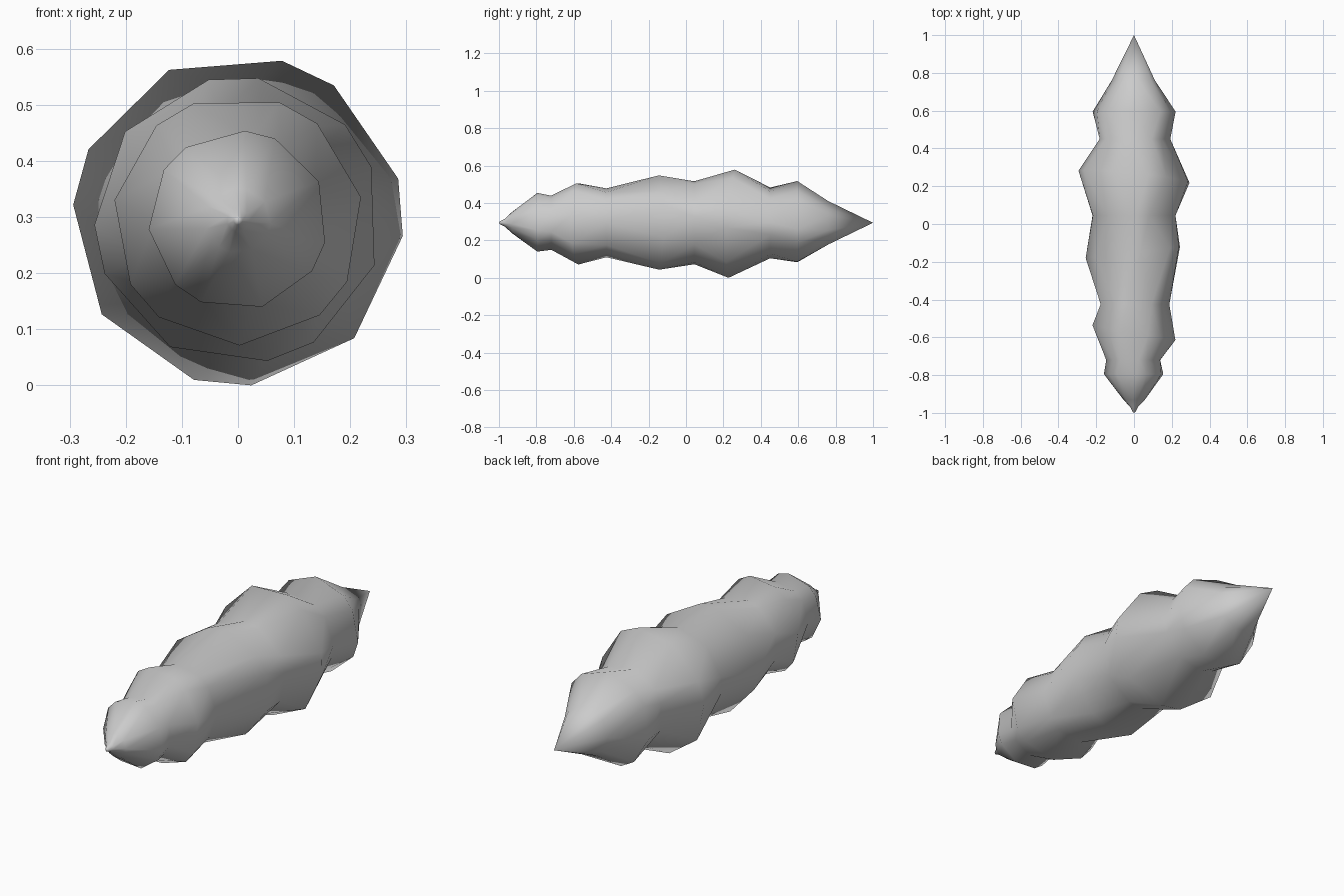
import bpy, bmesh
from math import sin, cos, radians

cube = bpy.data.objects.get("Cube")
if cube:
    bpy.data.objects.remove(cube, do_unlink=True)

grey = bpy.data.materials.new("plain_grey")
grey.use_nodes = True
colour = (0.6, 0.6, 0.6, 1)
grey.diffuse_color = colour
grey.node_tree.nodes["Principled BSDF"].inputs["Base Color"].default_value = colour

# Stations along the body: y, radius, sideways skew, vertical skew
STATIONS = [
    (-0.995, 0.008, 0, 0), (-0.97, 0.02, 0, 0), (-0.93, 0.058, 0, 0),
    (-0.795, 0.16, 0, 0), (-0.72, 0.147, 0, 0),
    (-0.575, 0.223, -0.04, 0), (-0.425, 0.187, 0, 0),
    (-0.15, 0.256, 0.03, 0), (0.045, 0.222, 0, 0),
    (0.25, 0.295, -0.03, 0.02), (0.45, 0.192, 0, 0),
    (0.595, 0.223, 0, 0), (0.76, 0.118, 0, 0),
]
CENTRE_Z = 0.294
SIDES = 11
# Corners step round the axis so that wide and narrow facets alternate
CORNERS = sorted((i * 100) % 360 for i in range(SIDES))


def ring(bm, y, r, side, rise):
    """One cross-section, twisted gradually along the body."""
    start = 146 - 68 * (y + 0.8)
    verts = []
    for corner in CORNERS:
        a = radians(start + corner)
        verts.append(bm.verts.new((r * cos(a), y + side * cos(a) + rise * sin(a),
                                   CENTRE_Z + r * sin(a))))
    return verts


# Lumpy spindle body, closed by a point at each end
bm = bmesh.new()
rings = [ring(bm, *s) for s in STATIONS]
front_tip = bm.verts.new((0, -1, CENTRE_Z))
back_tip = bm.verts.new((0, 1, CENTRE_Z))
for i in range(SIDES):
    j = (i + 1) % SIDES
    for a, b in zip(rings, rings[1:]):
        bm.faces.new((a[i], a[j], b[j], b[i]))
    bm.faces.new((front_tip, rings[0][j], rings[0][i]))
    bm.faces.new((back_tip, rings[-1][i], rings[-1][j]))
bmesh.ops.recalc_face_normals(bm, faces=bm.faces)
for f in bm.faces:
    f.smooth = True

mesh = bpy.data.meshes.new("lumpy_body")
bm.to_mesh(mesh)
bm.free()
mesh.materials.append(grey)
body = bpy.data.objects.new("lumpy_body", mesh)
bpy.context.collection.objects.link(body)
